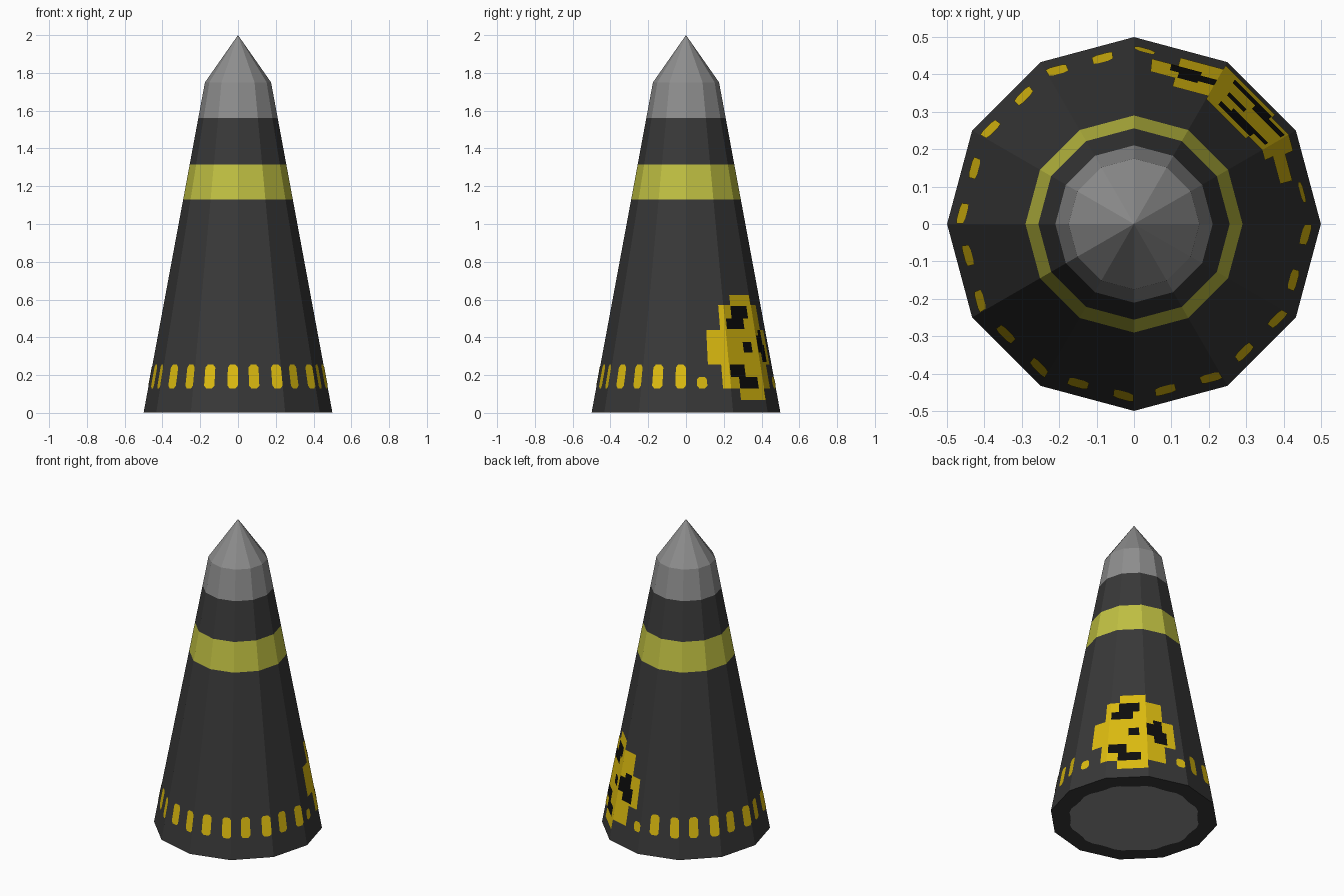
import bpy
import math

if "Cube" in bpy.data.objects:
    bpy.data.objects.remove(bpy.data.objects["Cube"])

SIDES = 12


def material(name, rgb):
    m = bpy.data.materials.new(name)
    m.diffuse_color = (*rgb, 1)
    m.use_nodes = True
    m.node_tree.nodes["Principled BSDF"].inputs["Base Color"].default_value = m.diffuse_color
    return m


CHARCOAL = material("charcoal", (0.04, 0.04, 0.04))
STEEL = material("steel grey", (0.27, 0.27, 0.27))
LIME = material("lime yellow", (0.53, 0.53, 0.055))
GOLD = material("warning yellow", (0.72, 0.50, 0.005))
BLACK = material("black", (0.004, 0.004, 0.004))


def add_object(name, verts, faces, mats):
    mesh = bpy.data.meshes.new(name)
    mesh.from_pydata(verts, [], faces)
    for m in mats:
        mesh.materials.append(m)
    ob = bpy.data.objects.new(name, mesh)
    bpy.context.collection.objects.link(ob)
    return ob


def radius(z):
    return 0.5 - 0.325 * z / 1.75


def corner(i, r, z):
    a = 2 * math.pi * i / SIDES
    return (r * math.cos(a), r * math.sin(a), z)


def on_side(u, z, lift):
    """Point on the tapered wall: whole part of u is the side, fraction the place along it."""
    i = math.floor(u + 1e-6)
    t = u - i
    a, b = (corner(k, radius(z) + lift, z) for k in (i, i + 1))
    return tuple(p + (q - p) * t for p, q in zip(a, b))


# Tapered body with stripe and metal tip, coloured by height
levels = [0.002, 1.13, 1.315, 1.56, 1.75]
verts = [corner(i, radius(z), z) for z in levels for i in range(SIDES)]
verts.append((0, 0, 2))
faces = [tuple(reversed(range(SIDES)))]
for k in range(len(levels) - 1):
    for i in range(SIDES):
        j = (i + 1) % SIDES
        faces.append((k * SIDES + i, k * SIDES + j, (k + 1) * SIDES + j, (k + 1) * SIDES + i))
top = (len(levels) - 1) * SIDES
faces += [(top + i, top + (i + 1) % SIDES, len(verts) - 1) for i in range(SIDES)]
body = add_object("tapered_body", verts, faces, [CHARCOAL, LIME, STEEL])
for p in body.data.polygons:
    z = p.center.z
    p.material_index = 2 if z > 1.56 else 1 if 1.13 < z < 1.315 else 0

# Grey disc under the base, with a slightly ragged rim
n = 48
rim = []
for i in range(n):
    a = 2 * math.pi * i / n
    r = 0.388 if i % 4 < 2 else 0.376
    rim.append((r * math.cos(a), r * math.sin(a), 0))
add_object("base_disc", rim, [tuple(reversed(range(n)))], [STEEL])


def patches(name, rects, lift, mat):
    """Thin plates on the wall, split where they cross an edge between sides."""
    verts, faces = [], []
    for u0, u1, z0, z1 in rects:
        cuts = [u0] + [k for k in range(SIDES) if u0 < k < u1] + [u1]
        for a, b in zip(cuts, cuts[1:]):
            s = math.floor(a + 1e-6)

            def at(u, z):
                # keep the far end on the same side
                if u - s >= 1:
                    return corner(s + 1, radius(z) + lift, z)
                return on_side(u, z, lift)
            m = len(verts)
            verts += [at(a, z0), at(b, z0), at(b, z1), at(a, z1)]
            faces.append((m, m + 1, m + 2, m + 3))
    return add_object(name, verts, faces, [mat])


# Warning badge: stepped yellow field and black marks
patches("badge_field", [
    (1.25, 2.0, 0.57, 0.625),
    (0.86, 2.48, 0.44, 0.57),
    (0.51, 2.79, 0.255, 0.44),
    (0.82, 2.48, 0.13, 0.255),
    (1.26, 2.0, 0.068, 0.13),
], 0.002, GOLD)
patches("badge_marks", [
    (1.24, 1.82, 0.50, 0.565), (1.04, 1.64, 0.445, 0.50),
    (1.52, 1.80, 0.32, 0.375),
    (1.02, 1.48, 0.19, 0.255), (1.27, 1.83, 0.13, 0.19),
    (2.0, 2.2, 0.32, 0.41), (2.2, 2.45, 0.27, 0.44), (2.45, 2.56, 0.27, 0.36),
], 0.004, BLACK)

# Ring of dashes with clipped corners, two per side, shortened beside the badge
verts, faces = [], []
for side in range(SIDES):
    for t in (0.36, 0.88):
        u = side + t
        if 0.5 < u < 2.8:
            continue
        z0, z1 = 0.13, (0.19 if side in (0, 2) else 0.255)
        w, c, h = 0.115, 0.05, 0.014
        outline = [(-w + c, z0), (w - c, z0), (w, z0 + h), (w, z1 - h),
                   (w - c, z1), (-w + c, z1), (-w, z1 - h), (-w, z0 + h)]
        faces.append(tuple(range(len(verts), len(verts) + 8)))
        verts += [on_side(u + du, z, 0.002) for du, z in outline]
add_object("dash_ring", verts, faces, [GOLD])
